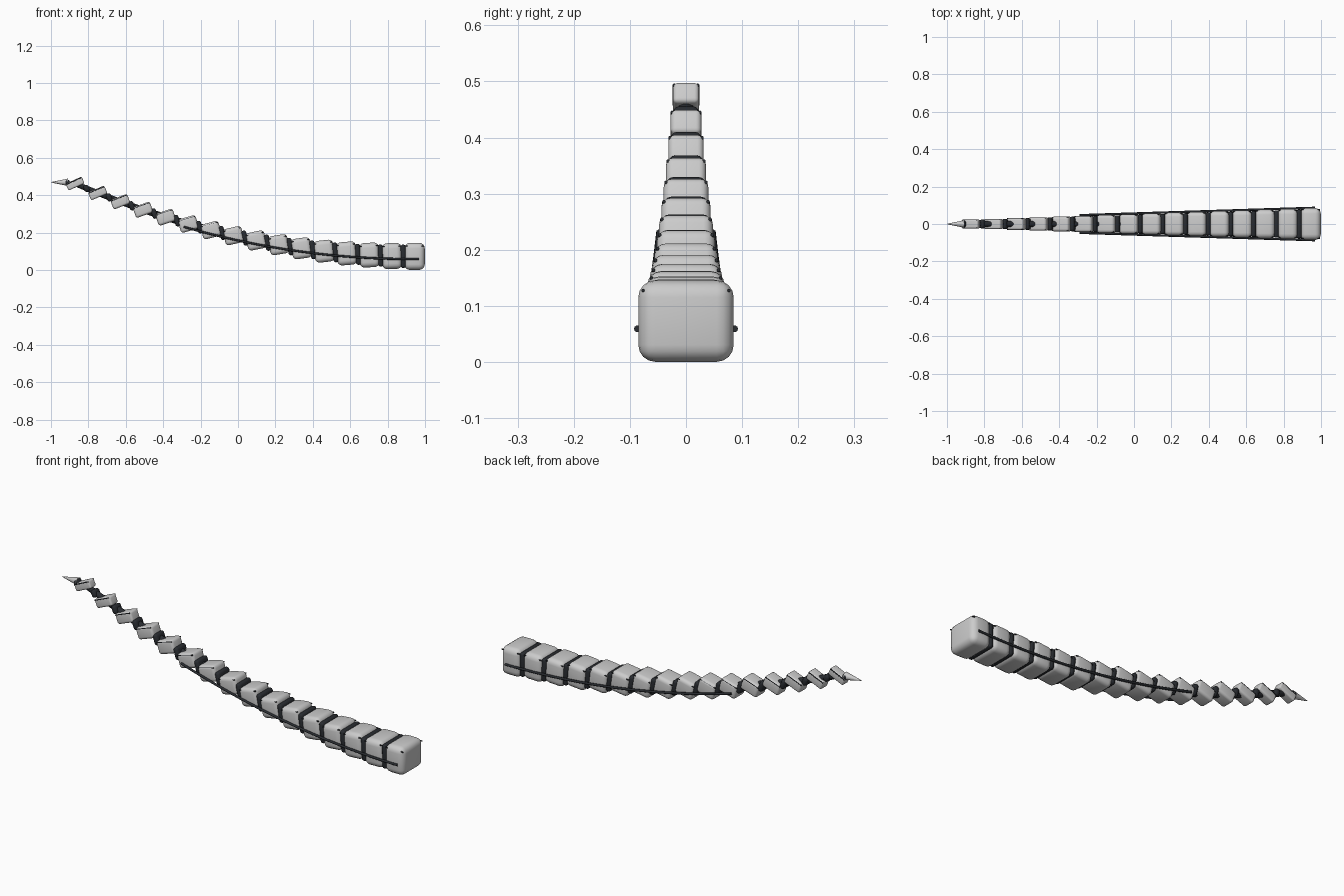
import bpy, bmesh, math
from mathutils import Matrix

if "Cube" in bpy.data.objects:
    bpy.data.objects.remove(bpy.data.objects["Cube"])

N = 16
STEP = 0.121

dark = bpy.data.materials.new("dark_rubber")
dark.diffuse_color = (0.022, 0.025, 0.03, 1)
dark.use_nodes = True
dark.node_tree.nodes["Principled BSDF"].inputs["Base Color"].default_value = dark.diffuse_color


def spine(t):
    """Centre of the tail at segment number t."""
    return 0.944 - STEP * t, 0.073 + 0.00173 * t * t


def scale(t):
    return 1 - 0.727 * t / 15


def tilt(t):
    return -0.0286 * t


def finish(bm, name, mat=None):
    me = bpy.data.meshes.new(name)
    bm.to_mesh(me)
    bm.free()
    ob = bpy.data.objects.new(name, me)
    bpy.context.collection.objects.link(ob)
    if mat:
        me.materials.append(mat)
    for p in me.polygons:
        p.use_smooth = True
    return ob


def rounded_box(name, size, radius, loc, angle, mat=None, segs=4):
    bm = bmesh.new()
    bmesh.ops.create_cube(bm, size=1, matrix=Matrix.Diagonal((*size, 1)))
    bmesh.ops.bevel(bm, geom=bm.edges[:], offset=radius, segments=segs,
                    profile=0.5, affect='EDGES', clamp_overlap=True)
    ob = finish(bm, name, mat)
    ob.location = loc
    ob.rotation_euler = (0, angle, 0)
    return ob


def rod(name, length, radius, matrix, mat):
    bm = bmesh.new()
    bmesh.ops.create_cone(bm, cap_ends=True, segments=10, radius1=radius, radius2=radius, depth=length,
                          matrix=matrix @ Matrix.Rotation(math.pi / 2, 4, 'Y'))
    return finish(bm, name, mat)


def cable(name, points, radius, mat):
    """Tube through points of (x, y, z, radius factor)."""
    cu = bpy.data.curves.new(name, 'CURVE')
    cu.dimensions = '3D'
    cu.bevel_depth = radius
    cu.bevel_resolution = 3
    cu.use_fill_caps = True
    sp = cu.splines.new('POLY')
    sp.points.add(len(points) - 1)
    for p, (x, y, z, r) in zip(sp.points, points):
        p.co = (x, y, z, 1)
        p.radius = r
    sp.use_smooth = True
    cu.materials.append(mat)
    ob = bpy.data.objects.new(name, cu)
    bpy.context.collection.objects.link(ob)
    return ob


# Armour segments with thin rods along both upper edges
for i in range(N):
    x, z = spine(i)
    s = scale(i)
    L = 0.109 - 0.001 * i
    w, h = 0.17 * s, 0.145 * s
    rounded_box(f"segment_{i + 1}", (L, w, h), 0.03 * s, (x, 0, z), tilt(i))
    for side in (-1, 1):
        m = (Matrix.Translation((x, 0, z)) @ Matrix.Rotation(tilt(i), 4, 'Y')
             @ Matrix.Translation((0, side * 0.45 * w, 0.375 * h)))
        rod(f"edge_rod_{i + 1}_{'right' if side < 0 else 'left'}", L * 0.92, 0.003, m, dark)

# Dark flexible joints between segments
for i in range(N):
    t = i + 0.5
    x, z = spine(t)
    if i == N - 1:
        x, z = -0.912, 0.467
    s = scale(t)
    rounded_box(f"joint_{i + 1}", (0.028, 0.158 * s, 0.128 * s), 0.012,
                (x, 0, z), tilt(t), dark, 3)

# Inner core along the spine
pts = []
for k in range(31):
    t = k / 2
    x, z = spine(t)
    pts.append((x, 0, z, 0.3 + 0.7 * scale(t)))
cable("spine_core", pts, 0.03, dark)

# Side cables on the thick half
for side in (-1, 1):
    pts = []
    for k in range(-1, 52):
        t = k / 5
        x, z = spine(t)
        pts.append((x, side * (0.086 - 0.0038 * t), z - 0.014 - 0.0008 * t, 1))
    cable("side_cable_" + ("right" if side < 0 else "left"), pts, 0.006, dark)

# Pointed tip
bm = bmesh.new()
bmesh.ops.create_cone(bm, cap_ends=True, segments=24, radius1=0.02, radius2=0.001, depth=0.092,
                      matrix=Matrix.Translation((-0.954, 0, 0.469)) @ Matrix.Rotation(-math.pi / 2, 4, 'Y'))
tip = finish(bm, "tail_tip")

# Keep hard edges on the rods and the tip
bpy.ops.object.select_all(action='DESELECT')
for ob in bpy.data.objects:
    if ob.name.startswith(("edge_rod", "tail_tip")):
        ob.select_set(True)
bpy.context.view_layer.objects.active = tip
bpy.ops.object.shade_smooth_by_angle(angle=math.radians(40))
